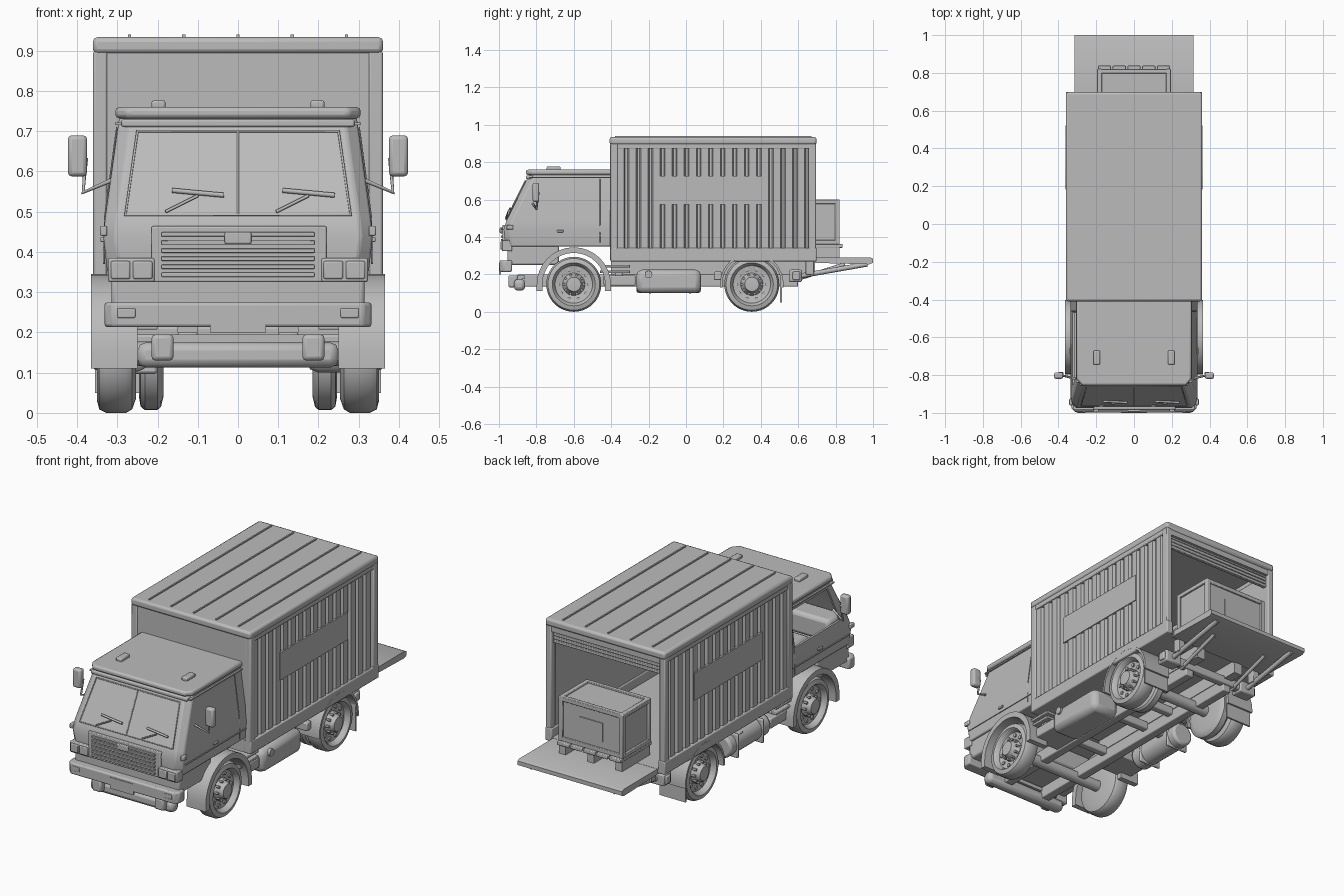
import bpy, bmesh
from math import sin, cos, pi
from mathutils import Vector

if "Cube" in bpy.data.objects:
    bpy.data.objects.remove(bpy.data.objects["Cube"])
grey = bpy.data.materials.new("plain grey")
grey.use_nodes = True
grey.diffuse_color = (0.5, 0.5, 0.5, 1)
grey.node_tree.nodes["Principled BSDF"].inputs["Base Color"].default_value = (0.5, 0.5, 0.5, 1)
made = []
SIDES = ((1, "left"), (-1, "right"))


def finish(name, bm, bevel=0):
    bmesh.ops.recalc_face_normals(bm, faces=bm.faces)
    me = bpy.data.meshes.new(name)
    bm.to_mesh(me)
    bm.free()
    ob = bpy.data.objects.new(name, me)
    bpy.context.collection.objects.link(ob)
    me.materials.append(grey)
    if bevel:
        m = ob.modifiers.new("bevel", "BEVEL")
        m.width, m.segments, m.limit_method = bevel, 2, "ANGLE"
    made.append(ob)
    return ob


def prism(name, pts, lo, hi, axis="x", bevel=0):
    """Extrude a 2D outline along one axis."""
    place = {"x": lambda p, t: (t, p[0], p[1]), "y": lambda p, t: (p[0], t, p[1]),
             "z": lambda p, t: (p[0], p[1], t)}[axis]
    bm = bmesh.new()
    a, b = ([bm.verts.new(place(p, t)) for p in pts] for t in (lo, hi))
    n = len(pts)
    bm.faces.new(a)
    bm.faces.new(b[::-1])
    for i in range(n):
        bm.faces.new((a[i], a[(i + 1) % n], b[(i + 1) % n], b[i]))
    return finish(name, bm, bevel)


def box(name, x, y, z, bevel=0):
    return prism(name, [(x[0], y[0]), (x[1], y[0]), (x[1], y[1]), (x[0], y[1])], z[0], z[1], "z", bevel)


def sbox(name, s, x, y, z, bevel=0):
    return box(name, sorted((s * x[0], s * x[1])), y, z, bevel)


def disc(name, y, z, r, lo, hi, n=20, bevel=0):
    pts = [(y + r * cos(2 * pi * i / n), z + r * sin(2 * pi * i / n)) for i in range(n)]
    return prism(name, pts, lo, hi, "x", bevel)


def tube(name, pts, r, closed=False):
    cu = bpy.data.curves.new(name, "CURVE")
    cu.dimensions, cu.bevel_depth, cu.bevel_resolution, cu.use_fill_caps = "3D", r, 2, True
    sp = cu.splines.new("POLY")
    sp.points.add(len(pts) - 1)
    for p, co in zip(sp.points, pts):
        p.co = (*co, 1)
    sp.use_cyclic_u = closed
    cu.materials.append(grey)
    ob = bpy.data.objects.new(name, cu)
    bpy.context.collection.objects.link(ob)


def wheel(name, s, x, y, r=0.147, w=1.0):
    prof = [(0, .03), (0, .11), (.01, .138), (.025, .147), (.075, .147), (.092, .138), (.098, .115),
            (.09, .108), (.07, .1), (.063, .06), (.085, .045), (.105, .038), (.108, 0)]
    bm = bmesh.new()
    vs = [bm.verts.new((s * (x + a * w), y, .147 + b * r / .147)) for a, b in prof]
    es = [bm.edges.new(e) for e in zip(vs, vs[1:])]
    bmesh.ops.spin(bm, geom=vs + es, cent=(0, y, .147), axis=(1, 0, 0), angle=2 * pi, steps=40)
    bmesh.ops.remove_doubles(bm, verts=bm.verts, dist=1e-4)
    finish(name, bm)


def arch(name, s, y, r0, r1, foot, x):
    a = [pi * i / 16 for i in range(17)]
    ring = lambda r, t: (y + r * cos(t), .147 + r * sin(t))
    pts = [(y + r1, foot)] + [ring(r1, t) for t in a] + [(y - r1, foot), (y - r0, foot)]
    pts += [ring(r0, t) for t in reversed(a)] + [(y + r0, foot)]
    prism(name, pts, s * x[0], s * x[1], "x")


# Cab shell, lofted through horizontal rings, hollow with one open side window
bm = bmesh.new()
rings = []
for z, y, h in ((.35, -.965, .325), (.44, -.975, .335), (.487, -.96, .33), (.735, -.838, .295)):
    ring = [(h, -.39), (h, y + .03), (h - .03, y), (.03 - h, y), (-h, y + .03), (-h, -.39)]
    rings.append([bm.verts.new((*p, z)) for p in ring])
for a, b in zip(rings, rings[1:]):
    for i in range(6):
        bm.faces.new((a[i], a[(i + 1) % 6], b[(i + 1) % 6], b[i]))
bm.faces.new(rings[0])
bm.faces.new(rings[-1])
cab = finish("cab_shell", bm, .006)
cab.modifiers.new("shell", "SOLIDIFY").thickness = .012
cutter = prism("window_cutter", [(-.86, .51), (-.47, .51), (-.47, .70), (-.79, .70)], -.45, -.2)
cutter.hide_render = True
cutter.hide_set(True)
made.remove(cutter)
cut = cab.modifiers.new("window", "BOOLEAN")
cut.operation, cut.object = "DIFFERENCE", cutter

# Roof, visor and marker lights
prism("cab_roof", [(-.305, -.39), (-.305, -.82), (-.275, -.855), (.275, -.855), (.305, -.82), (.305, -.39)],
      .732, .76, "z", .01)
box("visor_lip", (-.29, .29), (-.855, -.80), (.71, .73), .006)
for s, side in SIDES:
    sbox(side + "_roof_marker", s, (.18, .215), (-.745, -.67), (.755, .777), .006)

# Windscreen on the sloping front, with frame and wipers
slope = lambda x, z, out=.004: Vector((x, -.96 + (z - .487) * .492 - out, z))
corners = [(-.28, .492), (.28, .492), (.25, .70), (-.25, .70)]
bm = bmesh.new()
front = [bm.verts.new(slope(*c)) for c in corners]
back = [bm.verts.new(slope(*c, -.003)) for c in corners]
bm.faces.new(front)
bm.faces.new(back[::-1])
for i in range(4):
    bm.faces.new((front[i], back[i], back[(i + 1) % 4], front[(i + 1) % 4]))
finish("windscreen", bm)
tube("windscreen_frame", [slope(*c) for c in corners], .004, True)
tube("windscreen_divider", [slope(0, .492), slope(0, .70)], .003)
for x, side in ((.095, "left"), (-.18, "right")):
    tube(side + "_wiper_arm", [slope(x, .50, .01), slope(x + .08, .54, .016)], .004)
    tube(side + "_wiper_blade", [slope(x + .016, .553, .012), slope(x + .145, .541, .012)], .006)

# Cab interior
box("dashboard", (-.30, .30), (-.93, -.80), (.40, .52), .02)
for s, side in SIDES:
    sbox(side + "_seat", s, (.06, .26), (-.70, -.48), (.37, .47), .02)
    sbox(side + "_seat_back", s, (.06, .26), (-.50, -.44), (.44, .66), .02)
tube("steering_wheel", [(.16 + .06 * cos(t * pi / 10), -.76 + .02 * sin(t * pi / 10), .53 + .06 * sin(t * pi / 10))
                        for t in range(20)], .006, True)

# Grille
box("grille_panel", (-.215, .22), (-.982, -.96), (.325, .464), .004)
for i in range(6):
    box("grille_slat", (-.19, .19), (-.99, -.975), (.338 + .02 * i, .349 + .02 * i), .002)
box("grille_badge", (-.033, .033), (-.996, -.975), (.42, .45), .004)

# Bumper, lower panel and number plate
box("lower_front_panel", (-.315, .315), (-.955, -.68), (.25, .355), .01)
prism("bumper", [(-.332, -.93), (-.332, -.975), (-.31, -.997), (.31, -.997), (.332, -.975), (.332, -.93)],
      .213, .275, "z", .008)
box("number_plate", (-.07, .07), (-1.0, -.99), (.2, .26))

# Paired cab details
for s, side in SIDES:
    sbox(side + "_headlight_housing", s, (.207, .323), (-.985, -.93), (.325, .385), .005)
    for x in (.213, .268):
        sbox(side + "_headlight", s, (x, x + .048), (-.993, -.98), (.333, .377), .004)
    sbox(side + "_fog_light", s, (.255, .30), (-1.0, -.99), (.236, .26), .003)
    sbox(side + "_side_lamp", s, (.325, .343), (-.96, -.925), (.44, .465), .004)
    sbox(side + "_door_handle", s, (.325, .342), (-.69, -.655), (.425, .437), .003)
    sbox(side + "_belt_strip", s, (.325, .336), (-.93, -.40), (.405, .411))
    sbox(side + "_rain_gutter", s, (.285, .306), (-.84, -.40), (.715, .722))
    tube(side + "_door_rear_seam", [(s * .333, -.46, .37), (s * .331, -.46, .487), (s * .301, -.46, .71)], .002)
    sbox(side + "_mirror", s, (.375, .423), (-.82, -.785), (.588, .69), .01)
    tube(side + "_mirror_arm", [(s * .395, -.79, .64), (s * .378, -.79, .63), (s * .385, -.80, .548),
                                (s * .31, -.82, .58)], .006)
    # Wheels and mudguards
    wheel(side + "_front_wheel", s, .253, -.60)
    wheel(side + "_rear_wheel", s, .253, .352)
    wheel(side + "_rear_inner_wheel", s, .185, .352, .140, .62)
    for y in (-.60, .352):
        for i in range(10):
            t = pi * i / 5
            disc(side + "_wheel_nut", y + .053 * cos(t), .147 + .053 * sin(t), .007, s * .31, s * .34, 6)
            disc(side + "_rim_boss", y + .082 * cos(t), .147 + .082 * sin(t), .010, s * .31, s * .327, 8)
    arch(side + "_front_mudguard", s, -.60, .168, .198, .11, (.25, .365))
    arch(side + "_rear_mudguard", s, .352, .158, .17, .13, (.20, .362))
    sbox(side + "_mud_flap", s, (.2, .355), (.502, .512), (.05, .20))
    # Chassis side equipment
    sbox(side + "_chassis_rail", s, (.10, .15), (-.90, .60), (.135, .20), .005)
    sbox(side + "_subframe_rail", s, (.10, .15), (-.40, .69), (.20, .275))
    sbox(side + "_spring", s, (.16, .215), (-.95, -.90), (.13, .195), .01)
    for z in (.215, .245):
        sbox(side + "_step", s, (.20, .335), (-.46, -.30), (z - .008, z + .006), .003)
    sbox(side + "_step_bracket", s, (.15, .32), (-.44, -.27), (.14, .195), .006)
    sbox(side + "_tail_lamp", s, (.20, .30), (.55, .62), (.16, .225), .008)
    sbox(side + "_lift_mount", s, (.23, .27), (.64, .685), (.20, .28), .004)
    tube(side + "_lift_arm", [(s * .25, .60, .19), (s * .25, .97, .255)], .013)
    tube(side + "_lift_ram", [(s * .17, .58, .17), (s * .17, .85, .255)], .010)
box("fuel_tank", (.17, .335), (-.265, .08), (.10, .225), .03)
disc("tank_cap", -.2, .2, .02, .33, .345, 16)
tank = disc("air_tank", 0, 0, .062, -.172, .172, 28, .012)
tank.rotation_euler = (0, 0, pi / 2)
tank.location = (-.265, -.093, .163)
for y in (-.2, .015):
    box("tank_strap", (-.333, -.2), (y, y + .015), (.097, .229), .03)

# Axles and cross members
for y in (-.60, .352):
    disc("axle", y, .147, .03, -.27, .27)
box("front_cross_beam", (-.25, .25), (-.92, -.86), (.113, .175), .02)
box("front_beam_plate", (-.20, .20), (-.92, -.86), (.175, .195))
for y in (-.38, -.05, .15, .57):
    box("cross_member", (-.31, .31), (y, y + .04), (.17, .215), .006)

# Cargo body: floor, walls, posts and roof
box("cargo_floor", (-.335, .335), (-.40, .695), (.27, .292))
box("cargo_front_wall", (-.345, .345), (-.40, -.385), (.28, .90))
box("cargo_roof", (-.361, .361), (-.409, .698), (.893, .934), .012)
for i in range(5):
    x = .135 * (i - 2)
    box("roof_rib", (x - .004, x + .004), (-.38, .67), (.93, .94))
pitch = 1.03 / 16
wave = []
for i in range(16):
    y = -.37 + i * pitch
    wave += [(.352, y), (.352, y + pitch * .6), (.337, y + pitch * .7), (.337, y + pitch * .9)]
for s, side in SIDES:
    outline = [(s * x, y) for x, y in wave + [(.352, .665), (.327, .665), (.327, -.37)]]
    prism(side + "_corrugated_wall", outline, .32, .90, "z")
    sbox(side + "_sill_rail", s, (.32, .361), (-.405, .698), (.27, .342), .006)
    sbox(side + "_top_rail", s, (.325, .358), (-.40, .69), (.872, .90), .004)
    sbox(side + "_front_post", s, (.325, .360), (-.405, -.365), (.33, .90), .006)
    sbox(side + "_rear_post", s, (.325, .360), (.655, .695), (.33, .90), .006)
    sbox(side + "_sign_panel", s, (.345, .357), (-.147, .436), (.575, .725))

# Partly raised shutter
for i in range(5):
    box("shutter_slat", (-.33, .33), (.655, .675), (.80 + i * .019, .816 + i * .019), .003)
box("shutter_header", (-.33, .33), (.66, .69), (.865, .90))

# Tail lift platform
prism("lift_platform", [(.68, .262), (.68, .291), (.985, .291), (1.0, .284), (1.0, .262), (.98, .254)], -.314, .314)

# Pallet and crate
for x in (-.17, 0, .17):
    box("pallet_runner", (x - .02, x + .02), (.58, .82), (.291, .343))
for i in range(5):
    x = -.156 + .078 * i
    box("pallet_board", (x - .035, x + .035), (.565, .838), (.342, .362), .004)
box("crate", (-.185, .185), (.585, .812), (.36, .592), .006)
for x in (-.195, .17):
    for y in (.575, .797):
        box("crate_corner", (x, x + .025), (y, y + .025), (.36, .60), .004)
    for z in (.36, .577):
        box("crate_side_trim", (x, x + .025), (.58, .815), (z, z + .023), .003)
for y in (.575, .797):
    for z in (.36, .577):
        box("crate_end_trim", (-.19, .19), (y, y + .023), (z, z + .023), .003)
box("crate_label", (-.07, .07), (.81, .817), (.42, .52))

# Smooth shading with sharp edges kept
bpy.ops.object.select_all(action="DESELECT")
for ob in made:
    ob.select_set(True)
bpy.context.view_layer.objects.active = made[0]
bpy.ops.object.shade_smooth_by_angle(angle=.6)
